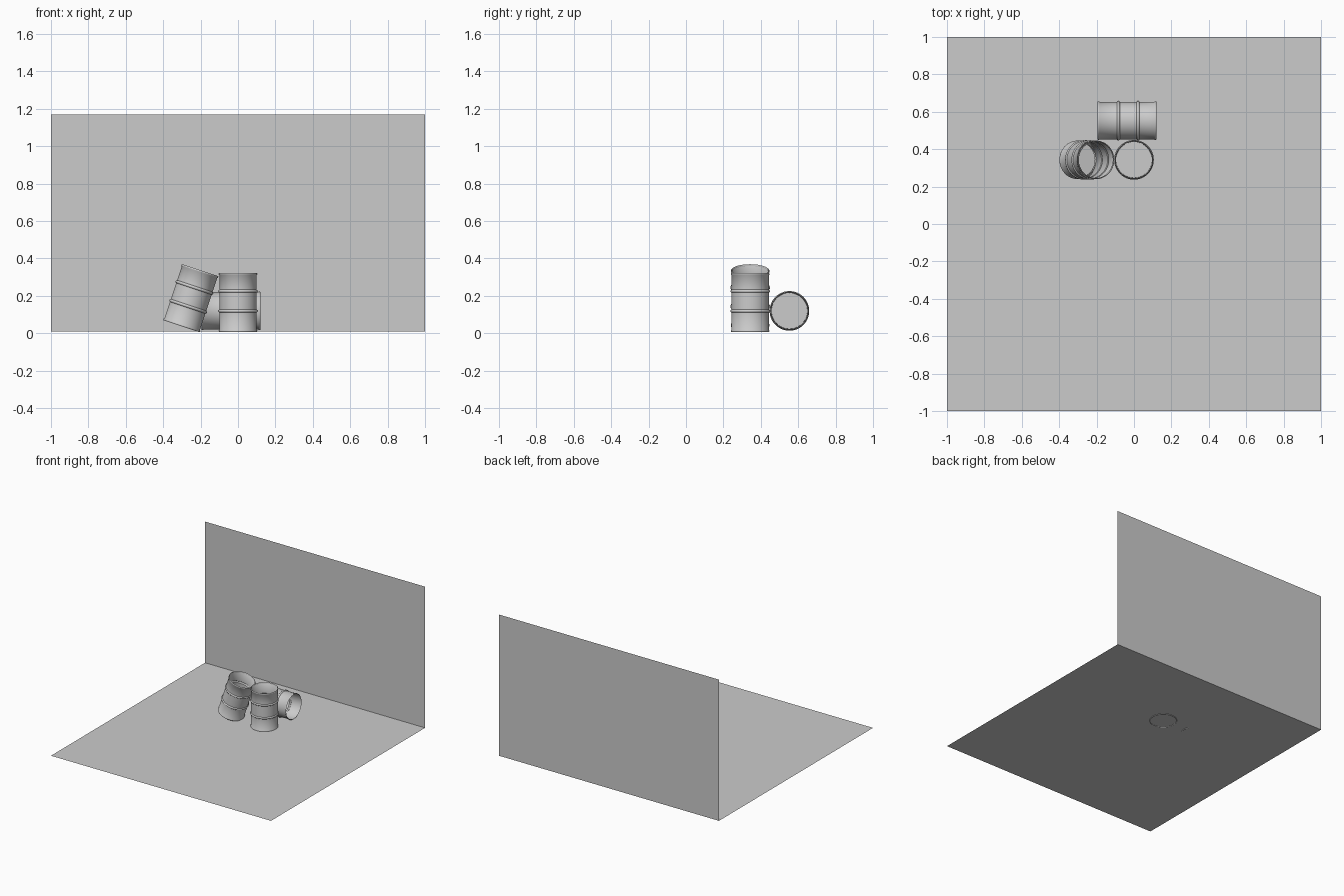
import bpy, bmesh, math

if "Cube" in bpy.data.objects:
    bpy.data.objects.remove(bpy.data.objects["Cube"])

SEGMENTS = 48


def finish(bm, name):
    mesh = bpy.data.meshes.new(name)
    bm.to_mesh(mesh)
    bm.free()
    obj = bpy.data.objects.new(name, mesh)
    bpy.context.collection.objects.link(obj)
    return obj


def rib(z):
    # rolled hoop pressed into the sheet
    return [(0.100, z - 0.008), (0.103, z - 0.006), (0.106, z - 0.002),
            (0.106, z + 0.002), (0.103, z + 0.006), (0.100, z + 0.008)]


def barrel(name, location, tilt):
    # open drum: recessed base, bottom chime, ribbed wall, rolled lip
    profile = [(0.096, 0.012), (0.097, 0.002), (0.100, 0.0), (0.103, 0.003),
               (0.103, 0.008), (0.100, 0.012)]
    profile += rib(0.112) + rib(0.218)
    profile += [(0.100, 0.304), (0.103, 0.307), (0.103, 0.313),
                (0.100, 0.316), (0.097, 0.313), (0.097, 0.307)]
    bm = bmesh.new()
    rings = []
    for r, z in profile:
        rings.append([bm.verts.new((r * math.cos(2 * math.pi * i / SEGMENTS),
                                    r * math.sin(2 * math.pi * i / SEGMENTS), z))
                      for i in range(SEGMENTS)])
    for a, b in zip(rings, rings[1:]):
        for i in range(SEGMENTS):
            j = (i + 1) % SEGMENTS
            bm.faces.new((a[i], a[j], b[j], b[i]))
    bm.faces.new(rings[0])
    obj = finish(bm, name)
    obj.location = location
    obj.rotation_euler = (0, math.radians(tilt), 0)
    bpy.ops.object.select_all(action='DESELECT')
    obj.select_set(True)
    bpy.context.view_layer.objects.active = obj
    bpy.ops.object.shade_smooth_by_angle(angle=math.radians(50))


# floor and back wall as one folded sheet
bm = bmesh.new()
rows = [[bm.verts.new((x, y, z)) for x in (-1, 1)]
        for y, z in ((-1, 0.01), (1, 0.01), (1, 1.17))]
for a, b in zip(rows, rows[1:]):
    bm.faces.new((a[0], a[1], b[1], b[0]))
finish(bm, "floor_and_wall")

# upright, leaning and lying barrels
barrel("upright_barrel", (0, 0.343, 0.006), 0)
barrel("leaning_barrel", (-0.302, 0.343, 0.037), 18.4)
barrel("lying_barrel", (-0.196, 0.553, 0.119), 90)
